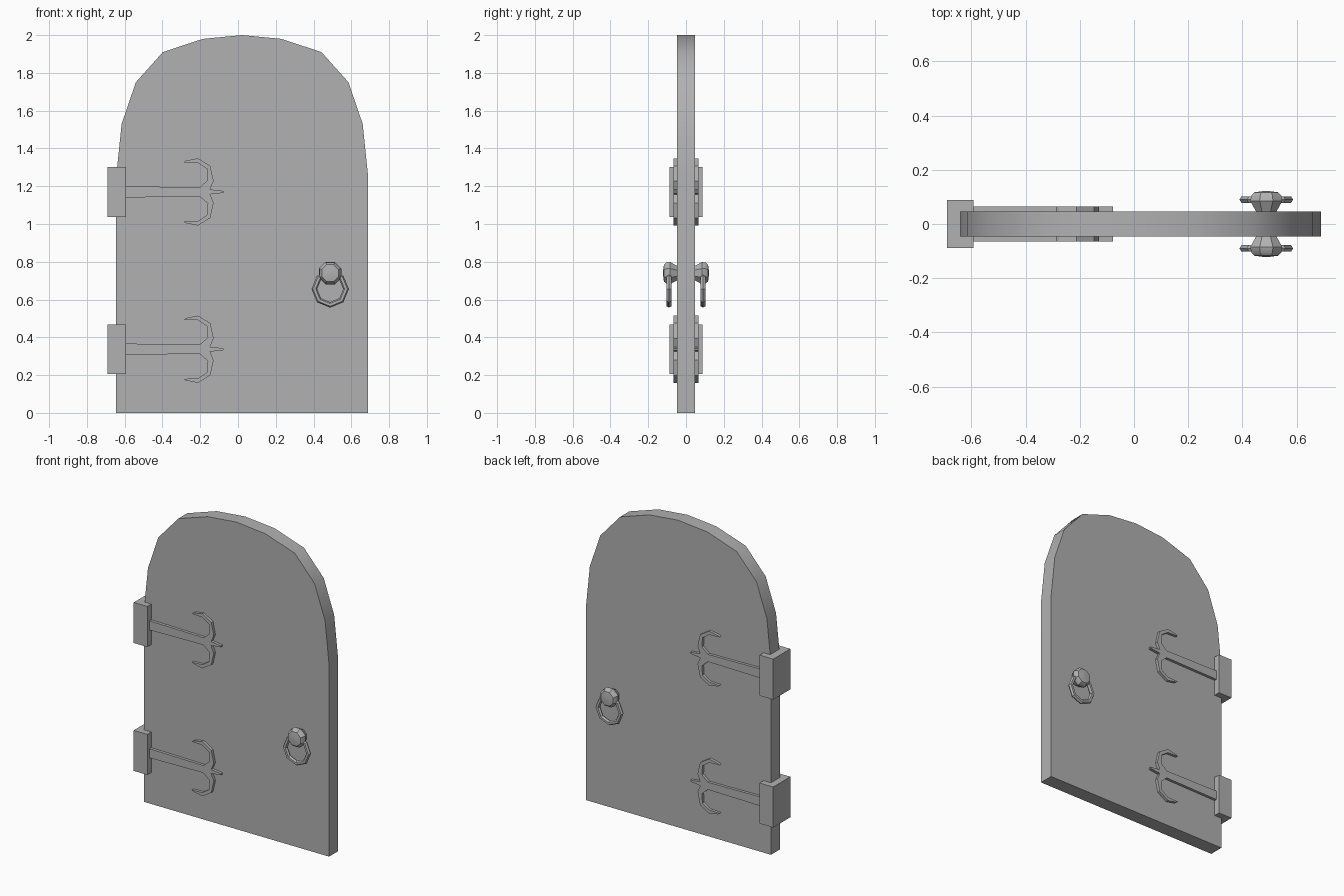
import bpy, bmesh
from math import pi, cos, sin
from mathutils import Matrix, Vector

if "Cube" in bpy.data.objects:
    bpy.data.objects.remove(bpy.data.objects["Cube"])

# Dark grey shared by all parts
grey = bpy.data.materials.new("dark_grey")
grey.diffuse_color = (0.44, 0.44, 0.44, 1)
grey.use_nodes = True
grey.node_tree.nodes["Principled BSDF"].inputs["Base Color"].default_value = grey.diffuse_color


def finish(name, bm, smooth=False):
    bmesh.ops.recalc_face_normals(bm, faces=bm.faces[:])
    me = bpy.data.meshes.new(name)
    bm.to_mesh(me)
    bm.free()
    me.materials.append(grey)
    ob = bpy.data.objects.new(name, me)
    bpy.context.collection.objects.link(ob)
    if smooth:
        bpy.ops.object.select_all(action='DESELECT')
        ob.select_set(True)
        bpy.context.view_layer.objects.active = ob
        bpy.ops.object.shade_smooth_by_angle(angle=pi / 6)
    return ob


def slab(name, outline, y0, y1, smooth=False):
    """Extrude an x-z outline from y0 to y1."""
    bm = bmesh.new()
    face = bm.faces.new([bm.verts.new((x, y0, z)) for x, z in outline])
    ext = bmesh.ops.extrude_face_region(bm, geom=[face])
    verts = [v for v in ext['geom'] if isinstance(v, bmesh.types.BMVert)]
    bmesh.ops.translate(bm, verts=verts, vec=(0, y1 - y0, 0))
    # extrude_face_region may leave the source cap behind or remove it
    edges = [e for e in bm.edges if e.is_boundary]
    if edges:
        bmesh.ops.holes_fill(bm, edges=edges)
    return finish(name, bm, smooth)


def box(name, lo, hi):
    lo, hi = Vector(lo), Vector(hi)
    bm = bmesh.new()
    bmesh.ops.create_cube(bm, size=1, matrix=Matrix.Translation((lo + hi) / 2)
                          @ Matrix.Diagonal((*(hi - lo), 1)))
    return finish(name, bm)


def rings(bm, loops, wrap=False):
    """Skin a series of closed loops of points."""
    loops = [[bm.verts.new(p) for p in lp] for lp in loops]
    pairs = list(zip(loops, loops[1:])) + ([(loops[-1], loops[0])] if wrap else [])
    for a, b in pairs:
        for i in range(len(a)):
            j = (i + 1) % len(a)
            bm.faces.new((a[i], a[j], b[j], b[i]))
    if not wrap:
        bm.faces.new(loops[0])
        bm.faces.new(loops[-1])


# Arched door leaf
CX, T = 0.022, 0.047
arch = [(0.667, 0), (0.667, 1.25), (0.638, 1.53), (0.563, 1.75), (0.42, 1.91), (0.208, 1.98)]
outline = ([(CX + x, z) for x, z in arch] + [(CX, 2.0)]
           + [(CX - x, z) for x, z in reversed(arch)])
slab("door_leaf", outline, -T, T, True)

# Hinge blocks and forked straps on both faces
half = [(-0.60, 0.030), (-0.203, 0.024), (-0.16, 0.062), (-0.164, 0.122), (-0.212, 0.154),
        (-0.287, 0.157), (-0.277, 0.165), (-0.212, 0.178), (-0.147, 0.138), (-0.129, 0.058),
        (-0.148, 0.013), (-0.077, 0.005)]
for label, z in (("upper", 1.17), ("lower", 0.337)):
    box(label + "_hinge_block", (-0.69, -0.088, z - 0.132), (-0.592, 0.088, z + 0.132))
    strap = [(x, z + d) for x, d in half] + [(x, z - d) for x, d in reversed(half)]
    for face, s in (("front", -1), ("back", 1)):
        slab(f"{label}_{face}_strap", strap, s * 0.04, s * 0.065)

# Knobs with hanging octagonal pull rings
KX, KZ, RZ = 0.488, 0.74, 0.656
knob = [(0.038, 0.04), (0.046, 0.055), (0.064, 0.085), (0.060, 0.104), (0.048, 0.117), (0.015, 0.121)]
for face, s in (("front", -1), ("back", 1)):
    bm = bmesh.new()
    rings(bm, [[(KX + r * cos((i + .5) * pi / 4), s * y, KZ + r * sin((i + .5) * pi / 4))
                for i in range(8)] for r, y in knob])
    finish(face + "_knob", bm, True)

    bm = bmesh.new()
    loops = []
    for i in range(8):
        a = i * pi / 4
        loop = []
        for k in range(6):
            t = k * pi / 3
            r = 0.084 + 0.015 * cos(t)
            loop.append((KX + r * cos(a), s * 0.09 + 0.014 * sin(t), RZ + r * sin(a)))
        loops.append(loop)
    rings(bm, loops, wrap=True)
    finish(face + "_pull_ring", bm)
